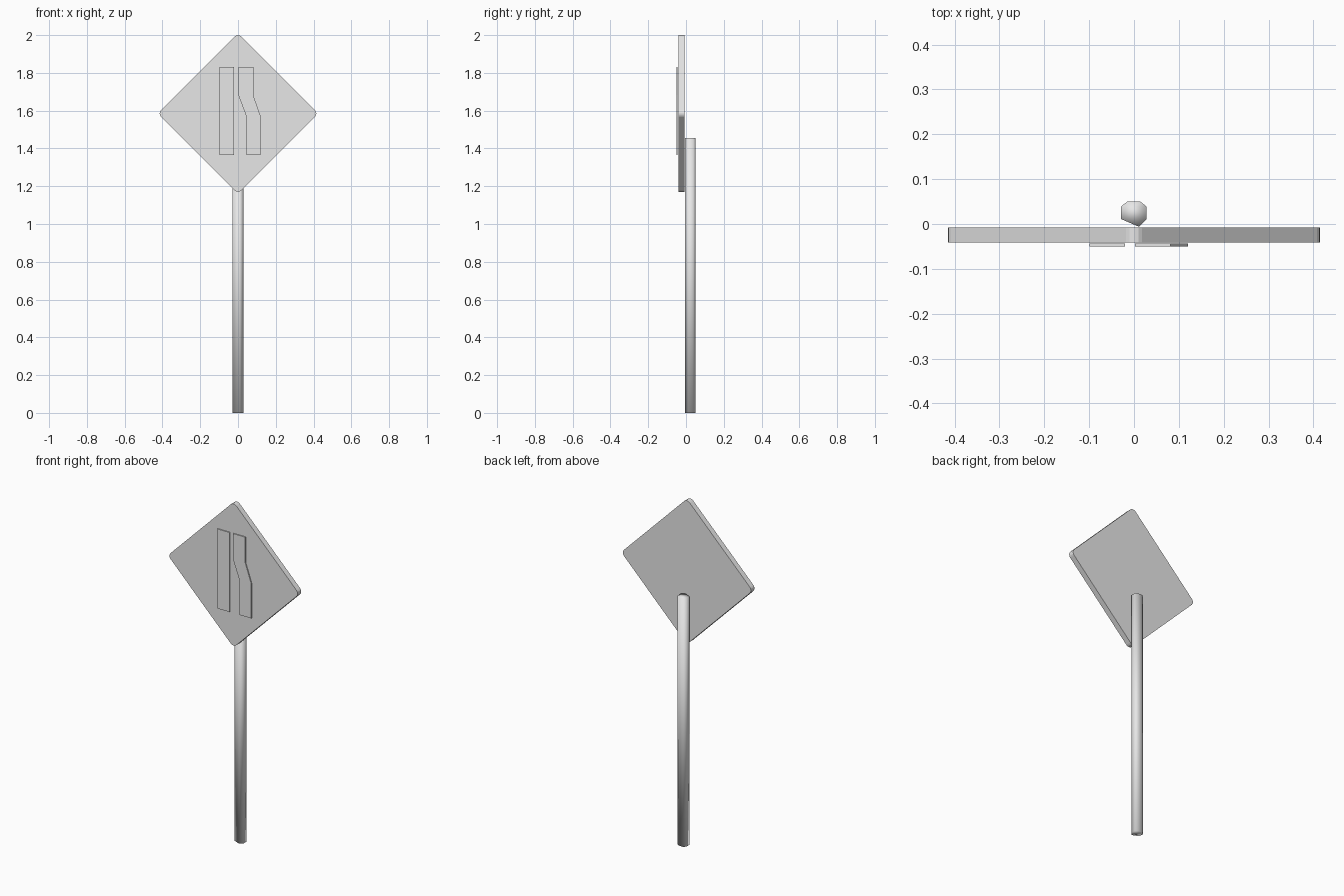
import bpy, bmesh, math

cube = bpy.data.objects.get("Cube")
if cube:
    bpy.data.objects.remove(cube, do_unlink=True)

# One plain grey for the whole sign
grey = bpy.data.materials.new("plain_grey")
grey.use_nodes = True
colour = (0.8, 0.8, 0.8, 1)
grey.diffuse_color = colour
grey.node_tree.nodes["Principled BSDF"].inputs["Base Color"].default_value = colour


def prism(name, outline, start, direction):
    """Extrude a closed outline of 3D points along a direction."""
    bm = bmesh.new()
    face = bm.faces.new([bm.verts.new(p) for p in outline])
    result = bmesh.ops.extrude_face_region(bm, geom=[face], use_keep_orig=True)
    moved = [g for g in result["geom"] if isinstance(g, bmesh.types.BMVert)]
    bmesh.ops.translate(bm, verts=moved, vec=direction)
    bmesh.ops.translate(bm, verts=bm.verts, vec=start)
    bmesh.ops.recalc_face_normals(bm, faces=bm.faces)
    mesh = bpy.data.meshes.new(name)
    bm.to_mesh(mesh)
    bm.free()
    mesh.materials.append(grey)
    obj = bpy.data.objects.new(name, mesh)
    bpy.context.collection.objects.link(obj)
    return obj


# Post: seven-sided, softly shaded over its end caps
post_section = [(-0.015, 0.05), (0.014, 0.05), (0.028, 0.039), (0.028, 0.011),
                (0.011, -0.006), (-0.029, 0.011), (-0.029, 0.039)]
post = prism("post", [(x, y, 0) for x, y in post_section], (0, 0, 0), (0, 0, 1.455))
post.data.shade_smooth()

# Diamond panel with rounded corners
centre_z, reach, radius, steps = 1.585, 0.415, 0.025, 4
offset = reach - radius
panel_outline = []
for corner in range(4):
    middle = corner * math.pi / 2
    for i in range(steps + 1):
        a = middle + (i / steps - 0.5) * math.pi / 2
        panel_outline.append((offset * math.cos(middle) + radius * math.cos(a), 0,
                              offset * math.sin(middle) + radius * math.sin(a)))
panel = prism("panel", panel_outline, (0, -0.041, centre_z), (0, 0.033, 0))

# Raised lane symbols on the front
low, bend_low, bend_high, high = 1.365, 1.57, 1.682, 1.83
straight = [(-0.099, low), (-0.02, low), (-0.02, high), (-0.099, high)]
shifted = [(0.044, low), (0.12, low), (0.12, bend_low), (0.081, bend_high),
           (0.081, high), (0.002, high), (0.002, bend_high), (0.044, bend_low)]
for name, outline in (("straight_lane", straight), ("shifted_lane", shifted)):
    prism(name, [(x, 0, z) for x, z in outline], (0, -0.05, 0), (0, 0.006, 0))
